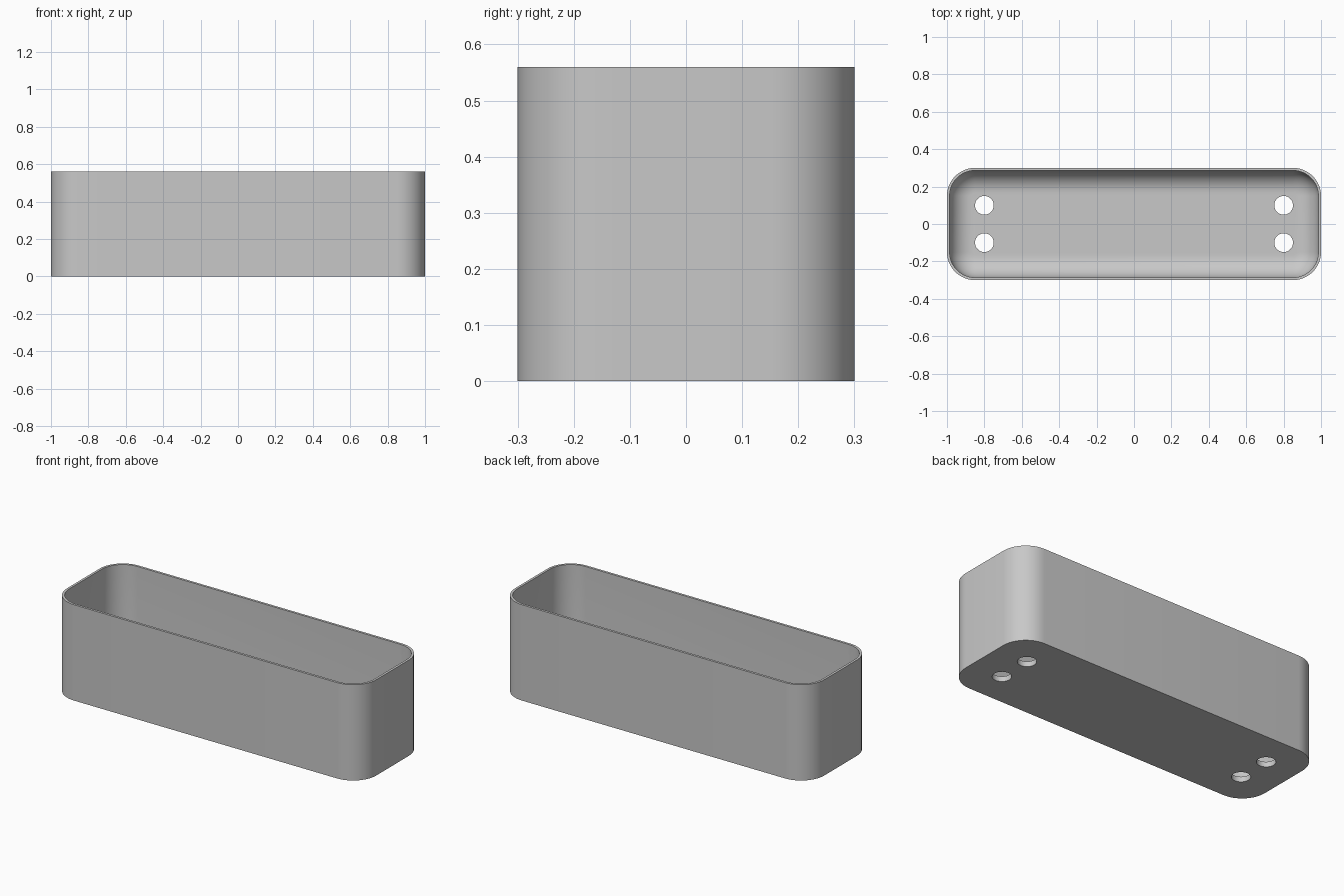
import bpy
import bmesh
from math import cos, sin, pi, radians

cube = bpy.data.objects.get("Cube")
if cube:
    bpy.data.objects.remove(cube, do_unlink=True)

HALF_X, HALF_Y, HEIGHT = 1.0, 0.3, 0.56
CORNER, WALL, FLOOR, FILLET = 0.15, 0.014, 0.03, 0.12
STEPS = 12

grey = bpy.data.materials.new("light grey")
grey.use_nodes = True
colour = (0.58, 0.58, 0.58, 1)
grey.diffuse_color = colour
grey.node_tree.nodes["Principled BSDF"].inputs["Base Color"].default_value = colour


def rounded_ring(bm, inset, z):
    """Rounded rectangle of vertices, moved inwards by inset."""
    radius = CORNER - inset
    ring = []
    for quarter, (sx, sy) in enumerate([(1, 1), (-1, 1), (-1, -1), (1, -1)]):
        for i in range(STEPS + 1):
            a = (quarter + i / STEPS) * pi / 2
            ring.append(bm.verts.new((sx * (HALF_X - CORNER) + radius * cos(a),
                                      sy * (HALF_Y - CORNER) + radius * sin(a), z)))
    return ring


# Section from the outer base, over the rim, down the inside and round the fillet
section = [(0, 0), (0, HEIGHT), (WALL, HEIGHT)]
for i in range(STEPS + 1):
    a = i / STEPS * pi / 2
    section.append((WALL + FILLET * (1 - cos(a)), FLOOR + FILLET * (1 - sin(a))))

bm = bmesh.new()
rings = [rounded_ring(bm, inset, z) for inset, z in section]
for low, high in zip(rings, rings[1:]):
    for i in range(len(low)):
        j = (i + 1) % len(low)
        bm.faces.new((low[i], low[j], high[j], high[i]))
bm.faces.new(rings[0][::-1])
bm.faces.new(rings[-1])
bmesh.ops.recalc_face_normals(bm, faces=bm.faces)
mesh = bpy.data.meshes.new("planter_box")
bm.to_mesh(mesh)
bm.free()
mesh.materials.append(grey)
box = bpy.data.objects.new("planter_box", mesh)
bpy.context.collection.objects.link(box)

# Four drain holes through the floor
for x in (-0.8, 0.8):
    for y in (-0.1, 0.1):
        bpy.ops.mesh.primitive_cylinder_add(vertices=48, radius=0.05, depth=0.2,
                                            location=(x, y, 0))
        cutter = bpy.context.object
        cutter.name = "drain_hole_cutter"
        cutter.hide_render = True
        cutter.data.materials.append(grey)
        cut = box.modifiers.new("drain_hole", "BOOLEAN")
        cut.operation = "DIFFERENCE"
        cut.solver = "EXACT"
        cut.object = cutter
        bpy.context.view_layer.objects.active = box
        bpy.ops.object.modifier_apply(modifier=cut.name)
        bpy.data.objects.remove(cutter, do_unlink=True)

# Smooth corners and fillet, sharp rim and base
bpy.ops.object.select_all(action="DESELECT")
box.select_set(True)
bpy.context.view_layer.objects.active = box
bpy.ops.object.shade_smooth_by_angle(angle=radians(30))
